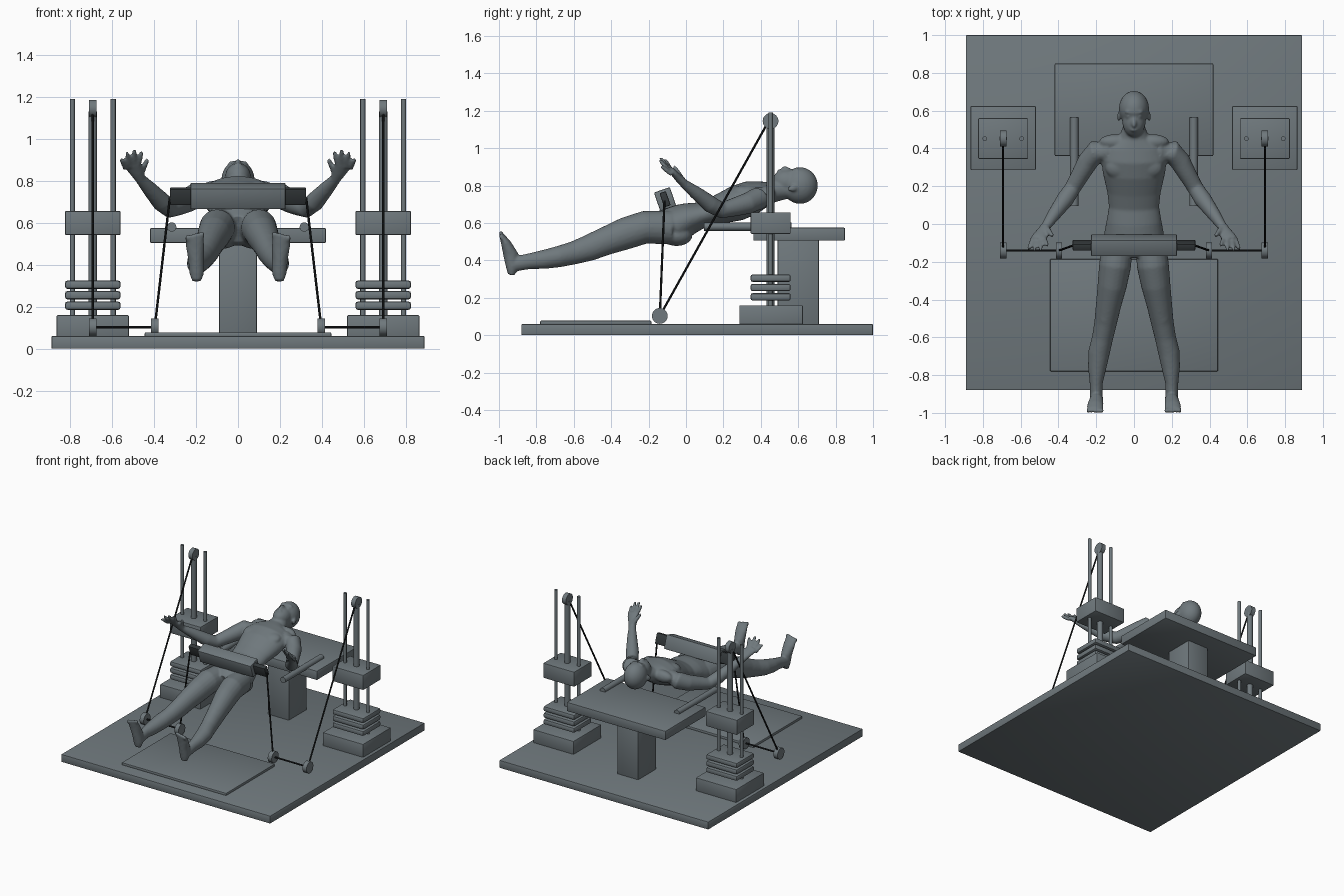
import bpy, bmesh, math
from mathutils import Vector, Matrix

if "Cube" in bpy.data.objects:
    bpy.data.objects.remove(bpy.data.objects["Cube"])


def material(name, rgb):
    m = bpy.data.materials.new(name)
    m.use_nodes = True
    m.diffuse_color = (*rgb, 1)
    m.node_tree.nodes["Principled BSDF"].inputs["Base Color"].default_value = (*rgb, 1)
    return m


GREY = material("slate grey", (0.16, 0.19, 0.205))
DARK = material("dark grey", (0.035, 0.042, 0.045))
BLACK = material("cable black", (0.012, 0.014, 0.015))
RED = material("dusty red", (0.24, 0.115, 0.115))


def finish(name, bm, mat):
    me = bpy.data.meshes.new(name)
    bmesh.ops.recalc_face_normals(bm, faces=bm.faces)
    bm.to_mesh(me)
    bm.free()
    me.materials.append(mat)
    me.shade_smooth()
    me.set_sharp_from_angle(angle=math.radians(35))
    ob = bpy.data.objects.new(name, me)
    bpy.context.collection.objects.link(ob)
    return ob


def box(name, x, y, z, mat=GREY, bevel=0.006, tilt=0):
    """Bevelled box from x, y and z ranges, tilted about its own x axis."""
    bm = bmesh.new()
    bmesh.ops.create_cube(bm, size=1)
    spans = Vector([r[1] - r[0] for r in (x, y, z)])
    mid = Vector([(r[1] + r[0]) / 2 for r in (x, y, z)])
    bmesh.ops.scale(bm, vec=spans, verts=bm.verts)
    bmesh.ops.bevel(bm, geom=bm.edges[:], offset=bevel, segments=2, profile=0.5, affect='EDGES')
    bmesh.ops.transform(bm, matrix=Matrix.Translation(mid) @ Matrix.Rotation(tilt, 4, 'X'), verts=bm.verts)
    return finish(name, bm, mat)


def rod(name, a, b, r, mat=GREY, sides=24):
    """Cylinder between two points."""
    a, b = Vector(a), Vector(b)
    bm = bmesh.new()
    turn = (b - a).to_track_quat('Z', 'Y').to_matrix().to_4x4()
    bmesh.ops.create_cone(bm, cap_ends=True, segments=sides, radius1=r, radius2=r,
                          depth=(b - a).length, matrix=Matrix.Translation((a + b) / 2) @ turn)
    return finish(name, bm, mat)


# Floor, mat and bench
box("base_plate", (-.89, .89), (-.88, 1), (0, .06))
box("floor_mat", (-.445, .445), (-.78, -.185), (.055, .078))
box("bench_top", (-.42, .42), (.36, .85), (.505, .575))
box("bench_column", (-.09, .09), (.49, .71), (.05, .52))

# Pad with its bar across the hips
PAD_TILT = math.radians(19)
box("hip_pad", (-.227, .227), (-.157, -.067), (.675, .78), tilt=PAD_TILT)
box("hip_bar", (-.325, .325), (-.13, -.094), (.687, .767), DARK, tilt=PAD_TILT)


def span(s, a, b):
    return tuple(sorted((s * a, s * b)))


# Weight towers, pulleys and cables on both sides
ROD_Y, PULLEY_Y, LOW, HIGH = .452, -.14, .103, 1.145
OUT, INNER = .693, .397
for s, side in ((1, "left"), (-1, "right")):
    box(side + "_tower_base", span(s, .52, .865), (.285, .625), (.05, .16))
    for i in range(3):
        z = .185 + .05 * i
        box(f"{side}_weight_plate_{i + 1}", span(s, .56, .825), (.345, .56), (z, z + .04), bevel=.012)
    box(side + "_tower_block", span(s, .56, .825), (.345, .56), (.542, .657))
    for x in (.595, .79):
        rod(side + "_guide_rod", (s * x, ROD_Y, .1), (s * x, ROD_Y, 1.19), .012)
    rod(side + "_tower_post", (s * OUT, ROD_Y, .1), (s * OUT, ROD_Y, 1.13), .021)
    for x, y, z, name in ((OUT, ROD_Y, HIGH, "top"), (OUT, PULLEY_Y, LOW, "outer"), (INNER, PULLEY_Y, LOW, "inner")):
        rod(f"{side}_{name}_pulley", (s * x - .017, y, z), (s * x + .017, y, z), .042, sides=32)
    path = [(OUT, ROD_Y - .01, HIGH), (OUT, PULLEY_Y, LOW), (INNER, PULLEY_Y, LOW), (.325, -.115, .72)]
    for a, b in zip(path, path[1:]):
        rod(side + "_cable", (s * a[0], *a[1:]), (s * b[0], *b[1:]), .006, BLACK, 10)
    rod(side + "_bench_handle", (s * .316, .095, .58), (s * .316, .563, .58), .022)

# Reclining figure, lofted from oval rings and fused
body = bmesh.new()


def loft(rings, s=1, n=20):
    """Closed tube; each ring is x, y, z, half width, half depth."""
    pts = [Vector((s * r[0], r[1], r[2])) for r in rings]
    loops = []
    for i, r in enumerate(rings):
        t = (pts[min(i + 1, len(pts) - 1)] - pts[max(i - 1, 0)]).normalized()
        u = Vector((1, 0, 0))
        u = (u - t * t.dot(u)).normalized()
        v = t.cross(u)
        angles = [2 * math.pi * k / n for k in range(n)]
        loops.append([body.verts.new(pts[i] + u * r[3] * math.cos(q) + v * r[4] * math.sin(q)) for q in angles])
    faces = [body.faces.new(loops[0]), body.faces.new(loops[-1][::-1])]
    for a, b in zip(loops, loops[1:]):
        faces += [body.faces.new((a[k], b[k], b[k - 1], a[k - 1])) for k in range(n)]
    bmesh.ops.recalc_face_normals(body, faces=faces)


def ball(centre, radii, tilt=0):
    m = Matrix.Translation(centre) @ Matrix.Rotation(tilt, 4, 'X') @ Matrix.Diagonal((*radii, 1))
    bmesh.ops.create_uvsphere(body, u_segments=24, v_segments=16, radius=1, matrix=m)


# Torso and neck
loft([(0, -.15, .57, .1, .07), (0, -.12, .585, .135, .088), (0, -.05, .59, .158, .105),
      (0, .02, .625, .145, .085), (0, .09, .645, .133, .068), (0, .17, .67, .142, .078),
      (0, .27, .705, .165, .095), (0, .35, .735, .175, .092), (0, .41, .752, .15, .072),
      (0, .46, .765, .08, .056), (0, .52, .78, .056, .055), (0, .57, .79, .05, .05)], n=32)
# Head, nose, brow and lips
ball((0, .61, .80), (.08, .095, .098))
ball((0, .545, .818), (.062, .086, .068), -.1)
ball((0, .535, .888), (.013, .028, .015), -.3)
ball((0, .592, .884), (.05, .012, .014))
ball((0, .498, .878), (.022, .010, .009))

LEG = [(.085, -.08, .575, .08, .09), (.1, -.22, .577, .085, .088), (.115, -.32, .545, .078, .086),
       (.135, -.43, .503, .067, .076), (.15, -.52, .466, .06, .07), (.166, -.6, .44, .056, .062),
       (.185, -.68, .42, .057, .057), (.195, -.76, .405, .049, .051), (.2, -.84, .395, .035, .042),
       (.2, -.93, .378, .033, .04)]
FOOT = [(.197, -.935, .322, .022, .018), (.197, -.928, .36, .035, .034), (.2, -.937, .43, .038, .04),
        (.205, -.962, .49, .044, .027), (.205, -.983, .53, .043, .015)]
ARM = [(.13, .38, .745, .05, .06), (.2, .385, .73, .06, .062), (.245, .33, .705, .055, .057),
       (.285, .26, .685, .048, .05), (.325, .19, .668, .043, .044), (.365, .13, .7, .046, .046),
       (.42, .055, .76, .036, .036), (.465, -.01, .81, .026, .024), (.482, -.04, .84, .034, .021),
       (.5, -.07, .873, .043, .018), (.506, -.083, .887, .04, .014)]
FINGER_TIPS = [(.458, -.115, .942), (.494, -.138, .95), (.53, -.142, .938), (.557, -.135, .905)]


def finger(base, tip, r, s):
    a, b = Vector(base), Vector(tip)
    loft([(*a.lerp(b, f), r * k, r * k) for f, k in ((0, 1), (.5, 1), (.85, .9), (1, .6))], s, 10)


for s in (1, -1):
    loft(LEG, s)
    loft(FOOT, s)
    loft(ARM, s)
    for i, tip in enumerate(FINGER_TIPS):
        finger((.474 + .021 * i, -.077, .878 - .006 * i), tip, .0125, s)
    finger((.462, -.02, .835), (.432, -.065, .903), .014, s)
    for i in range(5):
        ball((s * (.172 + .018 * i), -.987, .541 - .004 * i), (.014 - .0015 * i, .012, .018), .3)
    ball((s * .078, .295, .768), (.073, .058, .034), .25)      # chest
    ball((s * .07, -.05, .535), (.075, .085, .058))            # seat
    ball((s * .081, .568, .785), (.009, .026, .018), .3)       # ear
    ball((s * .03, .57, .878), (.014, .008, .008))             # eye
    ball((s * .148, -.5, .525), (.035, .045, .025), .3)        # knee cap
    ball((s * .1, .435, .757), (.085, .04, .045))              # shoulder slope

raw = bpy.data.meshes.new("figure_rough")
body.to_mesh(raw)
body.free()
figure = bpy.data.objects.new("reclining_figure", raw)
bpy.context.collection.objects.link(figure)
fuse = figure.modifiers.new("fuse", 'REMESH')
fuse.mode, fuse.voxel_size = 'VOXEL', .0075
soften = figure.modifiers.new("soften", 'SMOOTH')
soften.factor, soften.iterations = .5, 5
graph = bpy.context.evaluated_depsgraph_get()
skin = bpy.data.meshes.new_from_object(figure.evaluated_get(graph))
figure.modifiers.clear()

# Shorts: cut clean hems, then colour between them
WAIST, HEM = .018, -.224
bm = bmesh.new()
bm.from_mesh(skin)
for y in (WAIST, HEM):
    bmesh.ops.bisect_plane(bm, geom=bm.verts[:] + bm.edges[:] + bm.faces[:], plane_co=(0, y, 0), plane_no=(0, 1, 0))
for f in bm.faces:
    f.smooth = True
    c = f.calc_center_median()
    f.material_index = int(HEM < c.y < WAIST and abs(c.x) < .3)
bm.to_mesh(skin)
bm.free()
skin.materials.clear()
skin.materials.append(GREY)
skin.materials.append(RED)
figure.data = skin
bpy.data.meshes.remove(raw)
